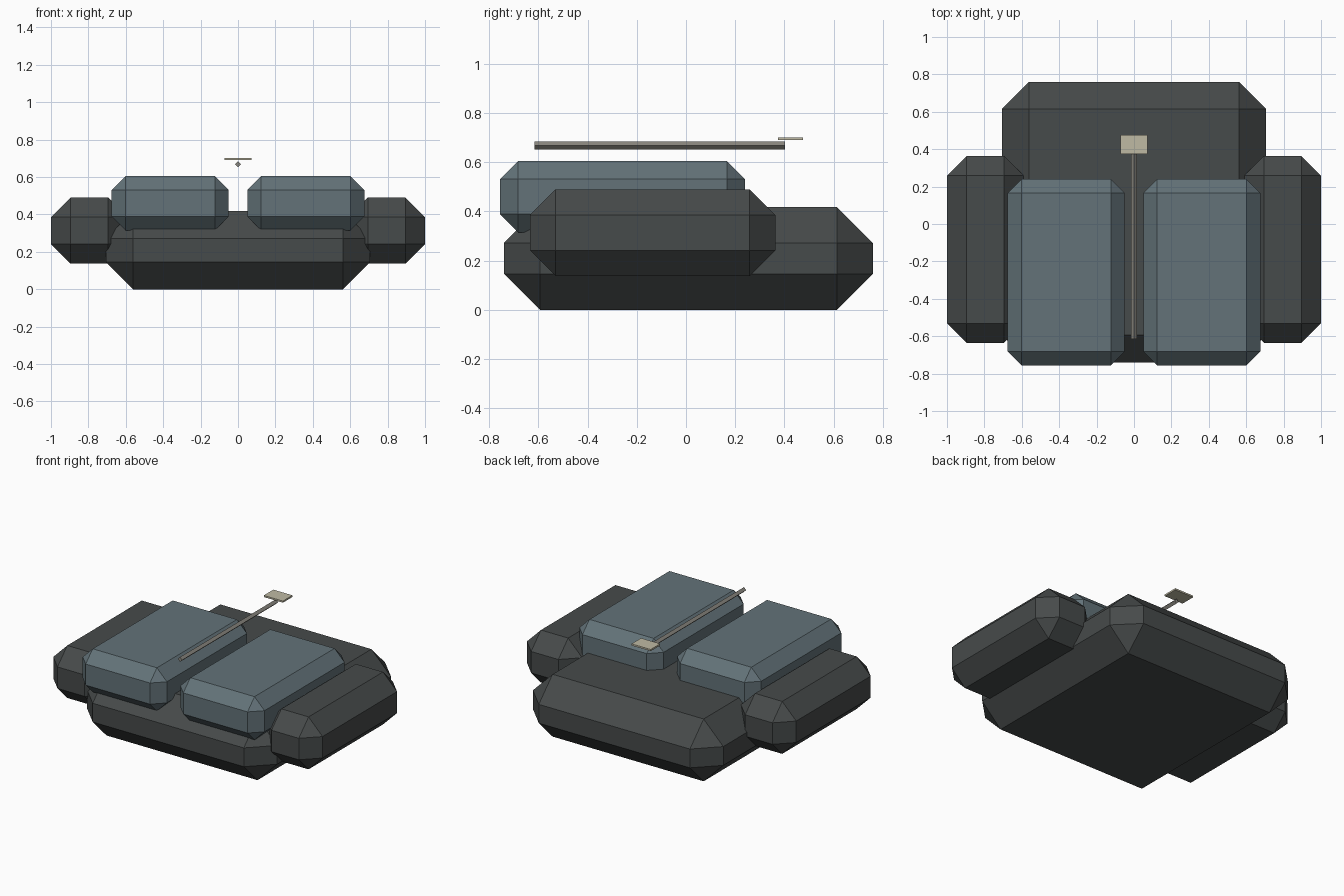
import bpy, bmesh
from math import pi
from mathutils import Vector, Matrix

if "Cube" in bpy.data.objects:
    bpy.data.objects.remove(bpy.data.objects["Cube"])


def material(name, rgb):
    m = bpy.data.materials.new(name)
    m.diffuse_color = (*rgb, 1)
    m.use_nodes = True
    m.node_tree.nodes["Principled BSDF"].inputs["Base Color"].default_value = m.diffuse_color
    return m


DARK = material("dark_fabric", (0.062, 0.069, 0.069))
BLUE = material("blue_grey", (0.125, 0.17, 0.19))
METAL = material("metal", (0.25, 0.24, 0.21))
CREAM = material("cream", (0.52, 0.49, 0.37))


def finish(bm, name, mat):
    bmesh.ops.recalc_face_normals(bm, faces=bm.faces)
    me = bpy.data.meshes.new(name)
    bm.to_mesh(me)
    bm.free()
    me.materials.append(mat)
    ob = bpy.data.objects.new(name, me)
    bpy.context.collection.objects.link(ob)
    return ob


def block(name, lo, hi, chamfer, mat):
    """Box between two corners, with all edges chamfered flat."""
    lo, hi = Vector(lo), Vector(hi)
    bm = bmesh.new()
    bmesh.ops.create_cube(bm, size=1, matrix=Matrix.Translation((lo + hi) / 2)
                          @ Matrix.Diagonal((*(hi - lo), 1)))
    if chamfer:
        bmesh.ops.bevel(bm, geom=bm.edges[:], offset=chamfer, offset_type='OFFSET',
                        segments=1, affect='EDGES', profile=0.5)
    return finish(bm, name, mat)


# Main body
block("main_body", (-0.707, -0.74, 0), (0.707, 0.76, 0.418), 0.146, DARK)

# Side pods and raised top pads, one of each per side
for side, s in (("left", -1), ("right", 1)):
    def pair(name, x0, x1, y0, y1, z0, z1, c, mat):
        xa, xb = sorted((s * x0, s * x1))
        block(f"{side}_{name}", (xa, y0, z0), (xb, y1, z1), c, mat)
    pair("side_pod", 0.59, 1.0, -0.635, 0.363, 0.138, 0.49, 0.104, DARK)
    pair("top_pad", 0.05, 0.675, -0.757, 0.24, 0.315, 0.605, 0.074, BLUE)

# Thin four-sided rod running front to back
bm = bmesh.new()
bmesh.ops.create_cone(bm, cap_ends=True, segments=4, radius1=0.016, radius2=0.016,
                      depth=1.018, matrix=Matrix.Translation((0, -0.106, 0.668))
                      @ Matrix.Rotation(pi / 2, 4, 'X'))
# keep a corner pointing straight up
top = max(bm.verts, key=lambda v: v.co.z).co
if abs(top.x) > 0.005:
    bmesh.ops.rotate(bm, verts=bm.verts, cent=(0, 0, 0.668),
                     matrix=Matrix.Rotation(pi / 4, 3, 'Y'))
finish(bm, "rod", METAL)

# Flat plate at the rear end of the rod
block("end_plate", (-0.071, 0.375, 0.690), (0.071, 0.476, 0.701), 0, CREAM)
